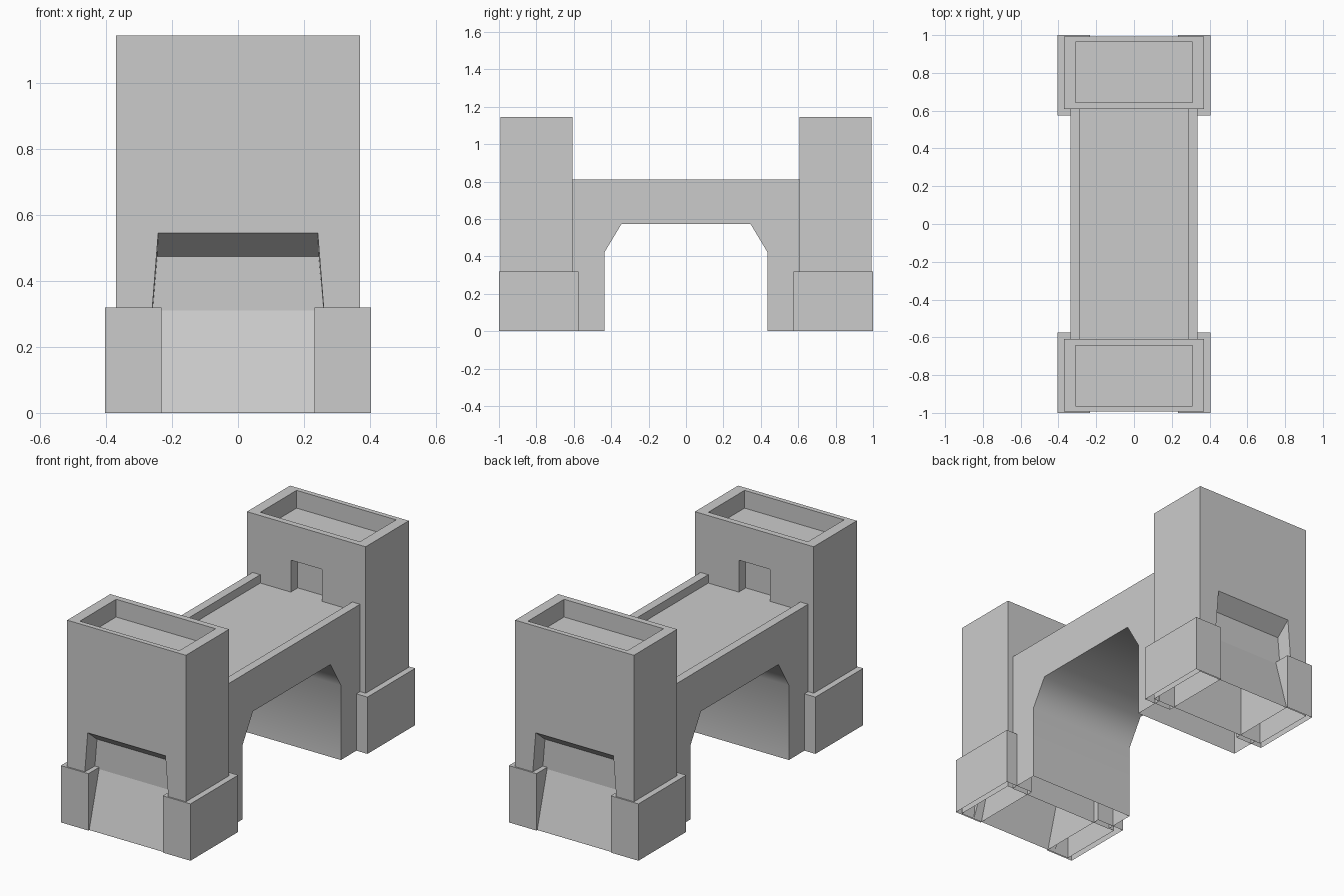
import bpy
import bmesh
import math

old = bpy.data.objects.get("Cube")
if old:
    bpy.data.objects.remove(old, do_unlink=True)

stone = bpy.data.materials.new("grey stone")
stone.use_nodes = True
GREY = (0.6, 0.6, 0.6, 1)
stone.diffuse_color = GREY
stone.node_tree.nodes["Principled BSDF"].inputs["Base Color"].default_value = GREY


def add_object(name, bm):
    bmesh.ops.recalc_face_normals(bm, faces=bm.faces)
    mesh = bpy.data.meshes.new(name)
    bm.to_mesh(mesh)
    bm.free()
    mesh.materials.append(stone)
    obj = bpy.data.objects.new(name, mesh)
    bpy.context.collection.objects.link(obj)
    return obj


def join_loops(bm, a, b):
    """Ring of quads between two matching vertex loops."""
    for i in range(len(a)):
        j = (i + 1) % len(a)
        bm.faces.new((a[i], a[j], b[j], b[i]))


def solid(name, lower, upper):
    """Closed solid between two matching loops of points."""
    bm = bmesh.new()
    a, b = ([bm.verts.new(p) for p in loop] for loop in (lower, upper))
    bm.faces.new(a)
    bm.faces.new(b)
    join_loops(bm, a, b)
    return add_object(name, bm)


def ring(x, y0, y1, z):
    return [(-x, y0, z), (x, y0, z), (x, y1, z), (-x, y1, z)]


def panel(y, x0, z0, x1, z1):
    """Upright four-sided loop, x0 wide at its foot and x1 at its head."""
    return [(-x0, y, z0), (x0, y, z0), (x1, y, z1), (-x1, y, z1)]


def pocket(bm, corners, loops):
    """Fill a face by stepping inward through loops, then closing the end."""
    for loop in loops:
        inner = [bm.verts.new(p) for p in loop]
        join_loops(bm, corners, inner)
        corners = inner
    bm.faces.new(corners)


def open_base(obj):
    """The hollow shells have no underside on the ground."""
    bm = bmesh.new()
    bm.from_mesh(obj.data)
    base = [f for f in bm.faces if all(v.co.z < 0.001 for v in f.verts)]
    bmesh.ops.delete(bm, geom=base, context="FACES")
    bm.to_mesh(obj.data)
    bm.free()


DECK, TOP = 0.765, 1.145     # walkway and tower heights
IN, OUT = 0.608, 0.992       # tower inner and outer faces

# Bridge: arched profile across y, with a walkway sunk between parapets
half = [(IN + 0.004, 0.812), (IN + 0.004, 0), (0.437, 0), (0.437, 0.42), (0.345, 0.573)]
profile = half + [(-y, z) for y, z in reversed(half)]
bridge = solid("bridge", [(-0.335, y, z) for y, z in profile],
               [(0.335, y, z) for y, z in profile])
cutter = solid("walkway_cutter", ring(0.287, -0.8, 0.8, DECK), ring(0.287, -0.8, 0.8, 1))
cutter.hide_render = True
mod = bridge.modifiers.new("walkway", "BOOLEAN")
mod.operation = "DIFFERENCE"
mod.solver = "EXACT"
mod.object = cutter
graph = bpy.context.evaluated_depsgraph_get()
bridge.data = bpy.data.meshes.new_from_object(bridge.evaluated_get(graph))
bridge.modifiers.clear()
bpy.data.objects.remove(cutter, do_unlink=True)
open_base(bridge)
bpy.ops.object.select_all(action="DESELECT")
bridge.select_set(True)
bpy.context.view_layer.objects.active = bridge
bpy.ops.object.shade_smooth_by_angle(angle=math.radians(65))

# Two towers, mirrored front and back
for side, s in (("front", -1), ("back", 1)):
    bm = bmesh.new()
    b = [bm.verts.new(p) for p in ring(0.37, s * IN, s * OUT, 0)]
    t = [bm.verts.new(p) for p in ring(0.37, s * IN, s * OUT, TOP)]
    bm.faces.new(b)
    for i, j in ((1, 2), (3, 0)):
        bm.faces.new((b[i], b[j], t[j], t[i]))
    # Sunken roof
    pocket(bm, t, [ring(0.31, s * 0.642, s * 0.964, z) for z in (TOP, TOP - 0.1)])
    # Shallow doorway onto the walkway
    pocket(bm, [b[0], b[1], t[1], t[0]],
           [panel(s * y, 0.097, DECK, 0.097, 0.945) for y in (IN, IN + 0.062)])
    # Outer niche: sloping base, upright wall and slanted head
    pocket(bm, [b[3], b[2], t[2], t[3]],
           [panel(s * OUT, 0.285, 0.003, 0.242, 0.545),
            panel(s * 0.905, 0.259, 0.31, 0.245, 0.475)])
    open_base(add_object(side + "_tower", bm))

    # Corner buttresses at the tower's foot
    for hand, h in (("left", 1), ("right", -1)):
        plan = [(h * x, s * y) for x, y in
                ((0.232, 0.575), (0.404, 0.575), (0.404, 1), (0.232, 1))]
        open_base(solid(side + "_" + hand + "_buttress",
                        [(x, y, 0) for x, y in plan], [(x, y, 0.32) for x, y in plan]))
